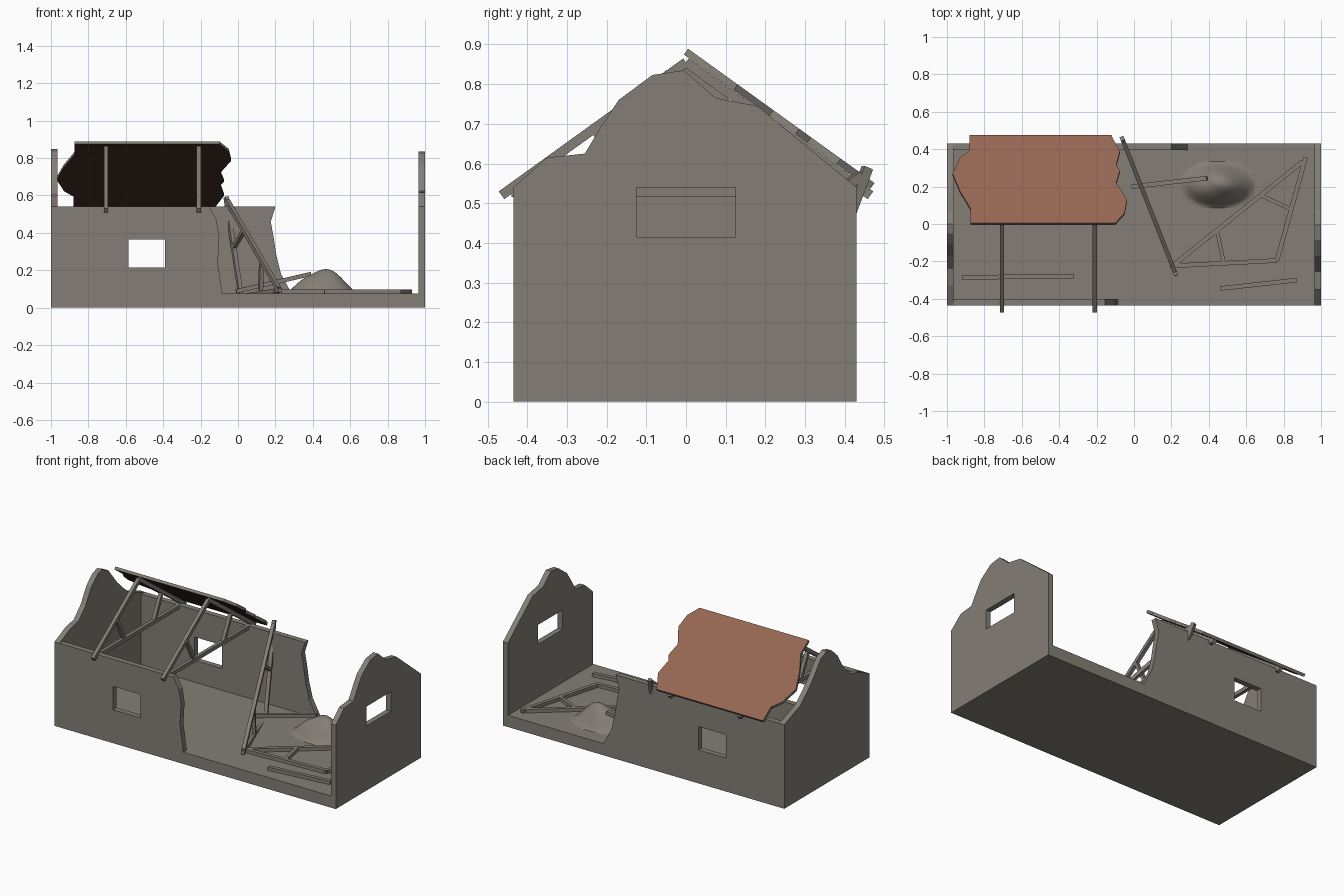
import bpy, bmesh, math
from mathutils import Vector, Matrix

cube = bpy.data.objects.get("Cube")
if cube:
    bpy.data.objects.remove(cube, do_unlink=True)


def material(name, rgb):
    m = bpy.data.materials.new(name)
    m.use_nodes = True
    m.diffuse_color = (*rgb, 1)
    bsdf = next(n for n in m.node_tree.nodes if n.type == "BSDF_PRINCIPLED")
    bsdf.inputs["Base Color"].default_value = (*rgb, 1)
    return m


GREY = material("weathered grey", (0.23, 0.21, 0.18))
TILE = material("terracotta tile", (0.30, 0.13, 0.085))
DARK = material("dark brown boards", (0.05, 0.025, 0.016))


def finish(name, bm, mats=(GREY,)):
    mesh = bpy.data.meshes.new(name)
    bm.to_mesh(mesh)
    bm.free()
    for m in mats:
        mesh.materials.append(m)
    obj = bpy.data.objects.new(name, mesh)
    bpy.context.collection.objects.link(obj)
    return obj


def slab(name, outline, place, thickness, hole=None, mats=(GREY,)):
    """Flat outline, with an optional window hole, thickened about its middle."""
    bm = bmesh.new()
    for loop in (outline, hole):
        if loop:
            vs = [bm.verts.new(place(a, b)) for a, b in loop]
            for i, v in enumerate(vs):
                bm.edges.new((vs[i - 1], v))
    bmesh.ops.triangle_fill(bm, edges=bm.edges[:], use_beauty=True)
    bmesh.ops.recalc_face_normals(bm, faces=bm.faces[:])
    if sum(f.normal.z for f in bm.faces) < 0:
        bmesh.ops.reverse_faces(bm, faces=bm.faces[:])
    obj = finish(name, bm, mats)
    mod = obj.modifiers.new("thickness", "SOLIDIFY")
    mod.thickness = thickness
    mod.offset = 0
    if len(mats) > 1:
        mod.material_offset = 1
        mod.material_offset_rim = 2
    return obj


def rect(a0, a1, b0, b1):
    return [(a0, b0), (a1, b0), (a1, b1), (a0, b1)]


def add_beam(bm, p, q, width=0.024, depth=0.022, normal=(0, 0, 1)):
    """Box from p to q; depth is measured along the normal."""
    p, q = Vector(p), Vector(q)
    x = (q - p).normalized()
    y = Vector(normal).cross(x).normalized()
    z = x.cross(y)
    rot = Matrix((x, y, z)).transposed().to_4x4()
    size = Matrix.Diagonal(((q - p).length, width, depth, 1))
    bmesh.ops.create_cube(bm, size=1, matrix=Matrix.Translation((p + q) / 2) @ rot @ size)


def truss(name, middle, along, up):
    """Triangular truss placed by the middle of its tie and two directions."""
    middle, along, up = Vector(middle), Vector(along).normalized(), Vector(up).normalized()
    normal = along.cross(up)
    bm = bmesh.new()

    def bar(a, b, width=0.024):
        ends = [middle + along * u + up * v for u, v in (a, b)]
        add_beam(bm, *ends, width=width, normal=normal)

    bar((-0.44, 0), (0.44, 0))
    for s in (-1, 1):
        bar((0.465 * s, -0.008), (0, 0.327))
        bar((0.23 * s, 0.16), (0.15 * s, 0), 0.02)
    return finish(name, bm)


# Floor and long walls
slab("floor", rect(-1, 1, -0.435, 0.43), lambda a, b: (a, b, 0.0375), 0.075)
window = rect(-0.585, -0.39, 0.215, 0.365)
front_edge = [(-0.085, 0.07), (-0.09, 0.12), (-0.108, 0.24), (-0.1, 0.38), (-0.115, 0.47), (-0.155, 0.54)]
back_edge = [(0.29, 0.07), (0.23, 0.18), (0.205, 0.28), (0.19, 0.38), (0.175, 0.46), (0.2, 0.54)]
for name, edge, y in (("front_wall", front_edge, -0.4175), ("back_wall", back_edge, 0.4125)):
    outline = [(-1, 0.01)] + [(edge[0][0], 0.01)] + edge + [(-1, 0.54)]
    slab(name, outline, lambda a, b, y=y: (a, y, b), 0.035, window)

# Broken gable ends
right_top = [(0.18, 0.745), (0.075, 0.765), (0.035, 0.8), (-0.005, 0.835), (-0.085, 0.823),
             (-0.17, 0.76), (-0.21, 0.7), (-0.255, 0.625), (-0.35, 0.615)]
left_top = [(0.27, 0.6), (0.2, 0.66), (0.15, 0.71), (0.06, 0.82), (0, 0.848), (-0.05, 0.835),
            (-0.11, 0.78), (-0.17, 0.68), (-0.24, 0.61), (-0.33, 0.59)]
for name, top, x, hole in (("right_gable", right_top, 0.9825, rect(-0.125, 0.125, 0.415, 0.54)),
                           ("left_gable", left_top, -0.9825, None)):
    outline = [(-0.435, 0.01), (0.43, 0.01), (0.43, 0.54)] + top + [(-0.435, 0.54)]
    slab(name, outline, lambda a, b, x=x: (x, a, b), 0.035, hole)

# Surviving roof panel: tile above, boards below, grey rim
left_rim = [(-0.88, 0.47), (-0.88, 0.39), (-0.93, 0.35), (-0.97, 0.265), (-0.93, 0.17), (-0.875, 0.08), (-0.875, 0)]
right_rim = [(-0.1, 0), (-0.05, 0.055), (-0.037, 0.125), (-0.095, 0.215), (-0.075, 0.28),
             (-0.095, 0.31), (-0.075, 0.385), (-0.115, 0.455), (-0.12, 0.47)]
slab("roof_panel", left_rim + right_rim, lambda a, b: (a, b, 0.882 - 0.72 * b), 0.018,
     mats=(TILE, DARK, GREY))

# Standing, leaning and fallen trusses
for name, x in (("left_truss", -0.705), ("middle_truss", -0.21)):
    truss(name, (x, 0, 0.528), (0, 1, 0), (0, 0, 1))
lean = Vector((0.28, -0.71, -0.48)).normalized()
side = Vector((0.71, 0.28, 0)).normalized()
truss("leaning_truss", (0.08, 0.095, 0.335), lean, side.cross(lean))
truss("fallen_truss", (0.56, 0.06, 0.087), (0.78, 0.625, 0), (0.625, -0.78, 0))

# Loose beams
for name, p, q in (("loose_beam_left", (-0.92, -0.285, 0.086), (-0.32, -0.28, 0.086)),
                   ("loose_beam_right", (0.46, -0.345, 0.086), (0.87, -0.3, 0.086)),
                   ("propped_beam", (-0.01, 0.2, 0.088), (0.39, 0.245, 0.18))):
    bm = bmesh.new()
    add_beam(bm, p, q)
    finish(name, bm)

# Rubble mound: a smooth bump that dies away at its border
bm = bmesh.new()
bmesh.ops.create_grid(bm, x_segments=20, y_segments=20, size=1)
for v in bm.verts:
    a, b = v.co.x, v.co.y
    fade = max(0, 1 - min(1, math.hypot(a, b)) ** 2)
    height = 0.127 * fade ** 1.4 * (1 + 0.08 * math.sin(5 * a + 3 * b))
    v.co = (0.45 + 0.195 * a, 0.21 + 0.125 * b, 0.076 + height)
for f in bm.faces:
    f.smooth = True
finish("rubble_mound", bm)
